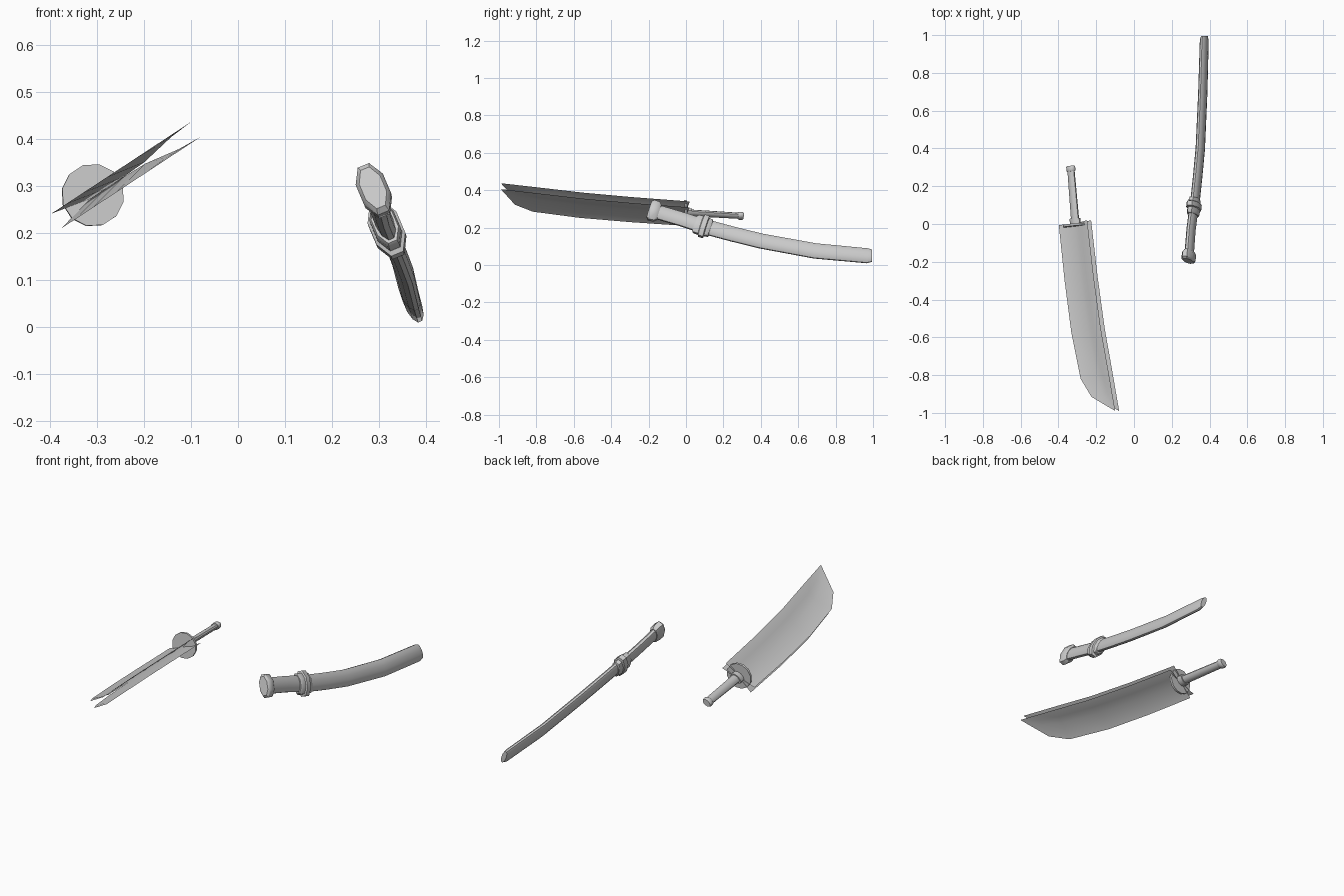
import bpy, math
from mathutils import Vector as V

if "Cube" in bpy.data.objects:
    bpy.data.objects.remove(bpy.data.objects["Cube"])


def make(name, verts, faces, angle=40):
    me = bpy.data.meshes.new(name)
    me.from_pydata([tuple(v) for v in verts], [], faces)
    me.update()
    ob = bpy.data.objects.new(name, me)
    bpy.context.collection.objects.link(ob)
    bpy.ops.object.select_all(action='DESELECT')
    ob.select_set(True)
    bpy.context.view_layer.objects.active = ob
    bpy.ops.object.mode_set(mode='EDIT')
    bpy.ops.mesh.select_all(action='SELECT')
    bpy.ops.mesh.normals_make_consistent(inside=False)
    bpy.ops.object.mode_set(mode='OBJECT')
    bpy.ops.object.shade_smooth_by_angle(angle=math.radians(angle))
    return ob


def loft(name, stations, short, sides, axis=None):
    """Skin elliptical rings; station = (centre, long radius, short radius)."""
    verts, n = [], len(stations)
    for i, (c, a, b) in enumerate(stations):
        t = axis or V(stations[min(i + 1, n - 1)][0]) - V(stations[max(i - 1, 0)][0])
        t = t.normalized()
        lng = t.cross(short).normalized()
        sh = lng.cross(t)
        for k in range(sides):
            w = 2 * math.pi * (k + .5) / sides
            verts.append(V(c) + lng * a * math.cos(w) + sh * b * math.sin(w))
    faces = [(i * sides + k, i * sides + (k + 1) % sides,
              (i + 1) * sides + (k + 1) % sides, (i + 1) * sides + k)
             for i in range(n - 1) for k in range(sides)]
    faces += [tuple(range(sides)), tuple(range((n - 1) * sides, n * sides))]
    return make(name, verts, faces)


def straight(name, origin, axis, short, rings, sides):
    """Loft along a straight axis; ring = (distance, long radius, short radius)."""
    axis = V(axis).normalized()
    return loft(name, [(V(origin) + axis * d, a, b) for d, a, b in rings], short, sides, axis)


# --- Drawn sword: blade of two open sheets that meet along a central groove
NORMAL = V((-.549, 0, .836))
HALF = .019
rows = [((-.3875, -.005), (-.315, .0), (-.2375, .02), 0),
        ((-.357, -.30), (-.283, -.29), (-.203, -.28), 0),
        ((-.322, -.57), (-.245, -.56), (-.166, -.55), 0),
        ((-.272, -.82), (-.198, -.80), (-.127, -.77), .1),
        ((-.215, -.915), (-.16, -.90), (-.108, -.88), .8)]


def on_plane(p, offset):
    return V((p[0], p[1], .225 + .657 * (p[0] + .3875))) + NORMAL * offset


for side, label in ((1, "upper"), (-1, "lower")):
    verts = []
    for left, ridge, right, depth in rows:
        between = [(r + s) / 2 for r, s in zip(ridge, right)]
        for p, f in ((left, 1), (ridge, depth), (between, .8), (right, 1)):
            verts.append(on_plane(p, side * HALF * f))
    tip = len(verts)
    verts.append(on_plane((-.089, -.99), side * HALF))
    faces = [(4 * i + j, 4 * i + j + 1, 4 * i + j + 5, 4 * i + j + 4)
             for i in range(len(rows) - 1) for j in range(3)]
    faces += [(tip - 4 + j, tip - 3 + j, tip) for j in range(3)]
    make("blade_" + label + "_sheet", verts, faces, 30)

# Drawn sword: round guard, collar, grip and end cap
centre, grip_axis = (-.31, 0, .28), (-.025, .3, -.018)
straight("blade_guard", centre, grip_axis, NORMAL, [(-.012, .067, .067), (.0, .067, .067)], 12)
straight("blade_collar", centre, grip_axis, NORMAL, [(0, .032, .02), (.03, .032, .02)], 10)
straight("blade_grip", centre, grip_axis, NORMAL, [(.02, .024, .015), (.29, .021, .014)], 10)
straight("blade_end_cap", centre, grip_axis, NORMAL,
         [(.28, .023, .017), (.285, .026, .019), (.303, .026, .019), (.309, .022, .015)], 10)

# --- Sheathed sword: curved sheath
SHORT = V((.92, 0, .39))
loft("sheath", [((.321, .10, .205), .043, .020), ((.337, .25, .165), .043, .020),
                ((.351, .40, .128), .043, .020), ((.364, .69, .075), .044, .019),
                ((.372, .97, .049), .043, .018), ((.373, .995, .049), .035, .013)], SHORT, 12)

# Sheathed sword: grip
loft("sheathed_grip", [((.292, -.16, .285), .041, .021), ((.302, -.03, .247), .041, .020),
                       ((.319, .10, .205), .042, .020)], SHORT, 10)

# Sheathed sword: stepped guard and flared pommel
hilt_axis = (.1, 1, -.29)
straight("sheathed_guard", (.317, .09, .208), hilt_axis, SHORT,
         [(-.045, .048, .026), (-.036, .056, .03), (-.012, .056, .03), (-.008, .067, .036),
          (.018, .067, .036), (.022, .055, .03), (.042, .052, .027), (.046, .044, .023)], 8)
straight("sheathed_pommel", (.29, -.172, .289), hilt_axis, SHORT,
         [(-.026, .05, .026), (-.016, .062, .034), (.016, .06, .033), (.03, .046, .024)], 8)
